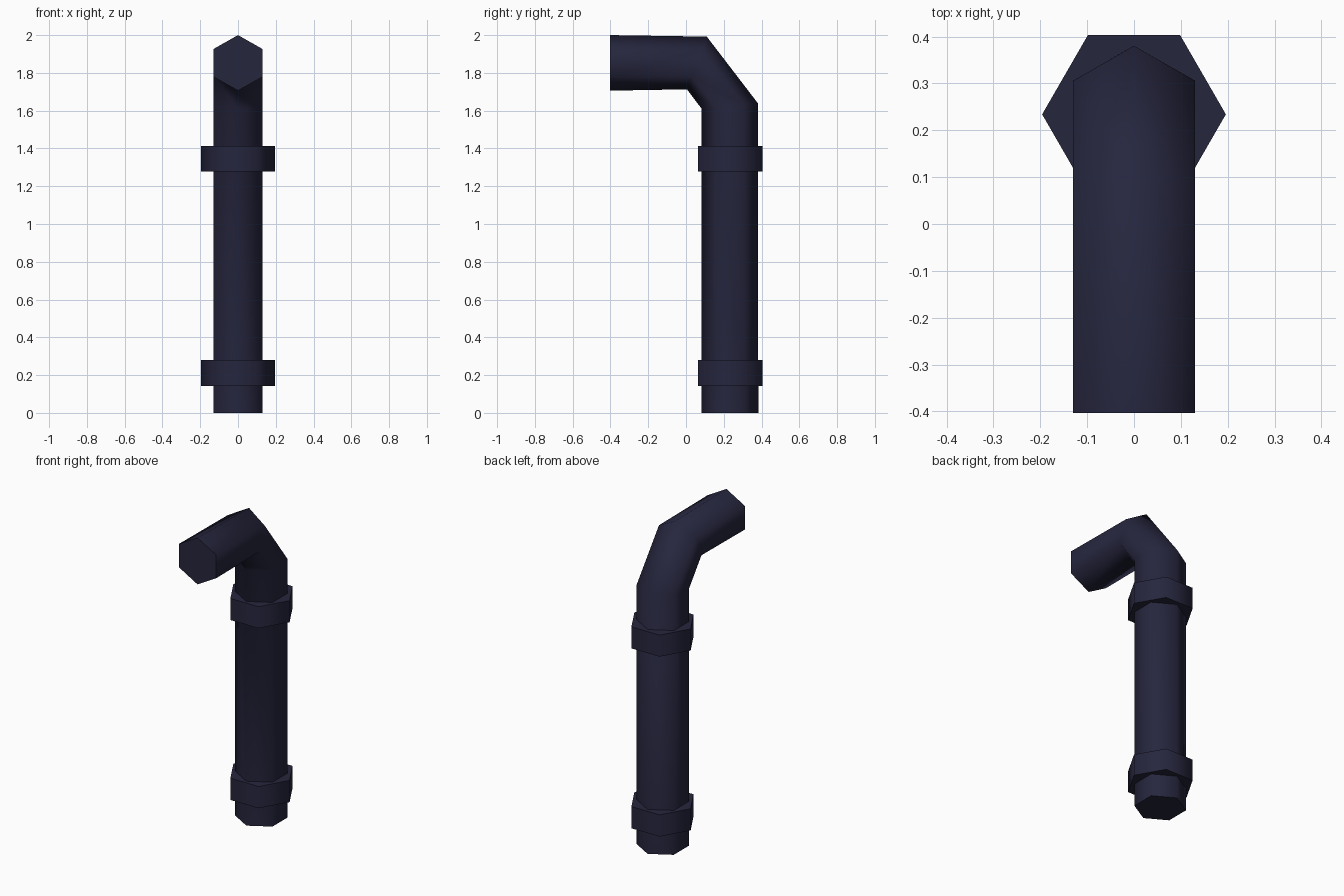
import bpy, bmesh, math

if "Cube" in bpy.data.objects:
    bpy.data.objects.remove(bpy.data.objects["Cube"])

navy = bpy.data.materials.new("dark navy")
navy.diffuse_color = (0.019, 0.019, 0.048, 1)
navy.use_nodes = True
navy.node_tree.nodes["Principled BSDF"].inputs["Base Color"].default_value = navy.diffuse_color


def skin(name, rings):
    """Closed tube through a list of equal-sized rings, with sharp end caps."""
    bm = bmesh.new()
    loops = [[bm.verts.new(p) for p in ring] for ring in rings]
    n = len(loops[0])
    for a, b in zip(loops, loops[1:]):
        for i in range(n):
            j = (i + 1) % n
            bm.faces.new((a[i], a[j], b[j], b[i]))
    bm.faces.new(loops[0])
    bm.faces.new(loops[-1])
    bmesh.ops.recalc_face_normals(bm, faces=bm.faces)
    mesh = bpy.data.meshes.new(name)
    bm.to_mesh(mesh)
    bm.free()
    mesh.materials.append(navy)
    obj = bpy.data.objects.new(name, mesh)
    bpy.context.collection.objects.link(obj)
    bpy.ops.object.select_all(action='DESELECT')
    obj.select_set(True)
    bpy.context.view_layer.objects.active = obj
    bpy.ops.object.shade_smooth_by_angle(angle=math.radians(65))
    return obj


def pipe_ring(outer, inner):
    """Hexagon spanning the outer and inner (y, z) points of the bend."""
    ring = []
    for i in range(6):
        a = i * math.pi / 3
        t = (1 - math.cos(a)) / 2
        ring.append((0.15 * math.sin(a),
                     outer[0] + (inner[0] - outer[0]) * t,
                     outer[1] + (inner[1] - outer[1]) * t))
    return ring


# Bent pipe: upright, sloped elbow, then forward outlet
stations = [((0.383, 0), (0.083, 0)),
            ((0.38, 1.64), (0.083, 1.61)),
            ((0.11, 1.992), (0.005, 1.713)),
            ((-0.403, 2.0), (-0.403, 1.706))]
skin("bent_pipe", [pipe_ring(o, i) for o, i in stations])

# Hexagonal collars around the upright
for name, z0, z1 in (("lower_collar", 0.143, 0.28), ("upper_collar", 1.277, 1.413)):
    skin(name, [[(0.196 * math.cos(k * math.pi / 3),
                  0.234 + 0.196 * math.sin(k * math.pi / 3), z)
                 for k in range(6)] for z in (z0, z1)])
